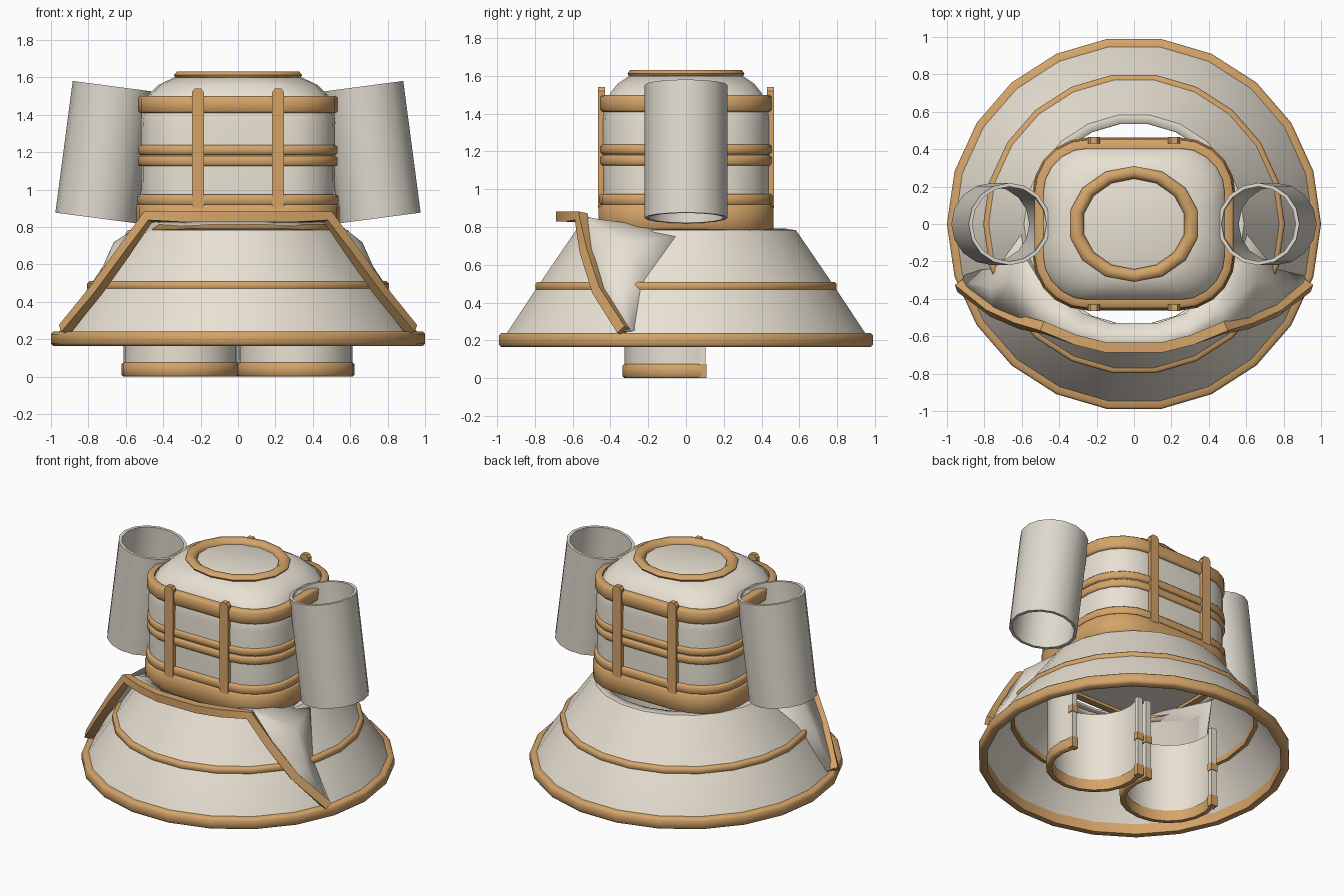
import bpy, bmesh
from math import sin, cos, pi, radians
from mathutils import Vector

if "Cube" in bpy.data.objects:
    bpy.data.objects.remove(bpy.data.objects["Cube"])

def material(name, rgb):
    m = bpy.data.materials.new(name)
    m.diffuse_color = (*rgb, 1)
    m.use_nodes = True
    m.node_tree.nodes["Principled BSDF"].inputs["Base Color"].default_value = m.diffuse_color
    return m

CLOTH = material("cloth", (0.81, 0.75, 0.65))
TRIM = material("trim", (0.66, 0.37, 0.14))
SLEEVE = material("sleeve_cloth", (0.74, 0.70, 0.62))

def finish(name, bm, mat, thick=0, smooth=40):
    bmesh.ops.recalc_face_normals(bm, faces=bm.faces)
    me = bpy.data.meshes.new(name)
    bm.to_mesh(me)
    bm.free()
    ob = bpy.data.objects.new(name, me)
    bpy.context.collection.objects.link(ob)
    me.materials.append(mat)
    if thick:
        s = ob.modifiers.new("thickness", 'SOLIDIFY')
        s.thickness, s.offset = thick, 0
    for o in bpy.context.selected_objects:
        o.select_set(False)
    ob.select_set(True)
    bpy.context.view_layer.objects.active = ob
    bpy.ops.object.shade_smooth_by_angle(angle=radians(smooth))
    return ob

def loft(name, rings, mat, around=True, tube=False, caps=False, **kw):
    """Skin a list of equal-length point rings."""
    bm = bmesh.new()
    vs = [[bm.verts.new(p) for p in r] for r in rings]
    n = len(vs[0])
    for i in range(len(vs) if tube else len(vs) - 1):
        a, b = vs[i], vs[(i + 1) % len(vs)]
        for j in range(n if around else n - 1):
            k = (j + 1) % n
            bm.faces.new((a[j], a[k], b[k], b[j]))
    if caps:
        bm.faces.new(vs[0])
        bm.faces.new(vs[-1])
    return finish(name, bm, mat, **kw)

def circle(r, z, n, sy=1, c=(0, 0), a0=0, a1=2 * pi, full=True):
    m = n if full else n - 1
    return [(c[0] + r * cos(a0 + (a1 - a0) * i / m),
             c[1] + r * sy * sin(a0 + (a1 - a0) * i / m), z) for i in range(n)]

def rounded(hx, hy, r, z, seg=5):
    pts = []
    for q, (sx, sy) in enumerate(((1, 1), (-1, 1), (-1, -1), (1, -1))):
        for i in range(seg + 1):
            a = q * pi / 2 + i * pi / 2 / seg
            pts.append((sx * (hx - r) + r * cos(a), sy * (hy - r) + r * sin(a), z))
    return pts

def bar_profile(r0, r1, z0, z1, b=0.012):
    """Bevelled strip cross-section as (radius, z) pairs."""
    return [(r0, z0), (r1 - b, z0), (r1, z0 + b), (r1, z1 - b), (r1 - b, z1), (r0, z1)]

# Skirt cone with its hem and middle band
SIDES = 22
loft("skirt", [circle(r, z, SIDES) for r, z in
     ((0.975, 0.19), (0.95, 0.24), (0.79, 0.48), (0.585, 0.778), (0.54, 0.785))], CLOTH, thick=0.012)
loft("skirt_hem", [circle(r, z, SIDES) for r, z in bar_profile(0.945, 1.0, 0.165, 0.24)],
     TRIM, tube=True, smooth=60)
loft("skirt_band", [circle(r, z, SIDES) for r, z in bar_profile(0.77, 0.806, 0.46, 0.51)],
     TRIM, tube=True, smooth=60)

# Draped overskirt with an open front and a raised trim edge, sinking into the skirt at the sides
half_edge = [(0.15, -0.66, 0.855), (0.31, -0.62, 0.855), (0.48, -0.555, 0.855),
             (0.61, -0.525, 0.67), (0.76, -0.46, 0.46), (0.93, -0.33, 0.25)]
half_mid = [(0.14, -0.60, 0.84), (0.29, -0.56, 0.84), (0.47, -0.46, 0.835),
            (0.66, -0.30, 0.715), (0.765, -0.34, 0.48), (0.92, -0.31, 0.25)]
half_back = [(0.13, -0.53, 0.82), (0.27, -0.48, 0.81), (0.40, -0.37, 0.81),
             (0.56, 0.10, 0.765), (0.745, -0.20, 0.48), (0.90, -0.27, 0.25)]

def both(h):
    return [(-x, y, z) for x, y, z in reversed(h)] + h

loft("overskirt", [both(half_edge), both(half_mid), both(half_back)], CLOTH,
     around=False, thick=0.012, smooth=60)
edge = [Vector(p) for p in both(half_edge)]
frames = []
for i, p in enumerate(edge):
    t = (edge[min(i + 1, len(edge) - 1)] - edge[max(i - 1, 0)]).normalized()
    out = Vector((p.x, p.y, 0)).normalized()
    out = (out - t * out.dot(t)).normalized()
    side = t.cross(out)
    frames.append([p + out * a * 0.027 + side * b * 0.027
                   for a, b in ((-1, -1), (1, -1), (1, 1), (-1, 1))])
loft("overskirt_trim", frames, TRIM, caps=True)

# Torso: rounded box closing into a dome
loft("torso", [rounded(hx, hy, r, z) for z, hx, hy, r in
     ((0.80, 0.515, 0.435, 0.27), (1.36, 0.52, 0.44, 0.27), (1.44, 0.51, 0.43, 0.27),
      (1.51, 0.475, 0.40, 0.27), (1.56, 0.425, 0.36, 0.28), (1.60, 0.34, 0.30, 0.27))],
     CLOTH, caps=True)

# Horizontal bands around the torso
for name, z0, z1, d in (("waist_band", 0.78, 0.92, 0.028), ("waist_band_upper", 0.915, 0.975, 0.023),
                        ("belt_lower", 1.125, 1.18, 0.018), ("belt_upper", 1.185, 1.238, 0.018),
                        ("chest_band", 1.41, 1.50, 0.017)):
    prof = bar_profile(-0.03, d, z0, z1, 0.01)
    loft(name, [rounded(0.515 + o, 0.435 + o, 0.27 + o, z) for o, z in prof], TRIM,
         tube=True, smooth=60)

# Vertical straps, front and back
for sx in (-1, 1):
    for sy, label in ((-1, "front"), (1, "back")):
        out = [(-0.032, 0.90), (0.032, 0.90), (0.032, 1.52), (0.018, 1.54),
               (-0.018, 1.54), (-0.032, 1.52)]
        loft(f"{label}_strap", [[(sx * 0.215 + x, sy * y, z) for x, z in out]
             for y in (0.43, 0.465)], TRIM, caps=True, smooth=30)

# Collar ring around the top
collar = ((0.275, 1.585), (0.335, 1.585), (0.352, 1.612), (0.335, 1.632), (0.30, 1.632), (0.275, 1.61))
loft("collar", [circle(r, z, 14, 0.88, a0=pi / 14, a1=2 * pi + pi / 14) for r, z in collar],
     TRIM, tube=True, smooth=60)

# Sleeves: tilted open tubes
for s in (-1, 1):
    tube = [circle(r, z, 16) for r, z in
            ((0.22, -0.355), (0.22, 0.355), (0.20, 0.355), (0.20, -0.355))]
    ob = loft("sleeve", tube, SLEEVE, tube=True)
    ob.location = (s * 0.712, 0, 1.20)
    ob.rotation_euler = (0, -s * radians(7.5), 0)

# Leg guards: half tubes open at the back, with a trimmed foot and upright edges
for s in (-1, 1):
    c = (s * 0.308, -0.02)
    a0, a1 = radians(157), radians(383)

    def arc(r, z):
        return circle(r, z, 13, c=c, a0=a0, a1=a1, full=False)

    loft("leg_guard", [arc(r, z) for r, z in
         ((0.306, 0.02), (0.306, 0.56), (0.284, 0.56), (0.284, 0.02))], CLOTH, around=False, tube=True)
    loft("leg_guard_hem", [arc(r, z) for r, z in
         ((0.278, 0.0), (0.307, 0.0), (0.317, 0.01), (0.317, 0.065), (0.307, 0.075), (0.278, 0.075))],
         TRIM, around=False, tube=True, smooth=60)
    for side in (-1, 1):
        x = c[0] + side * 0.273
        for name, z0, z1, g, mat in (("leg_guard_edge", 0.02, 0.57, 0, CLOTH),
                                     ("leg_guard_edge_foot", 0.0, 0.075, 0.005, TRIM),
                                     ("leg_guard_edge_clasp", 0.26, 0.31, 0.005, TRIM)):
            loft(name, [[(x + dx * (0.02 + g), 0.089 + dy * (0.014 + g), z) for dx, dy in
                 ((-1, -1), (1, -1), (1, 1), (-1, 1))] for z in (z0, z1)], mat, caps=True)
